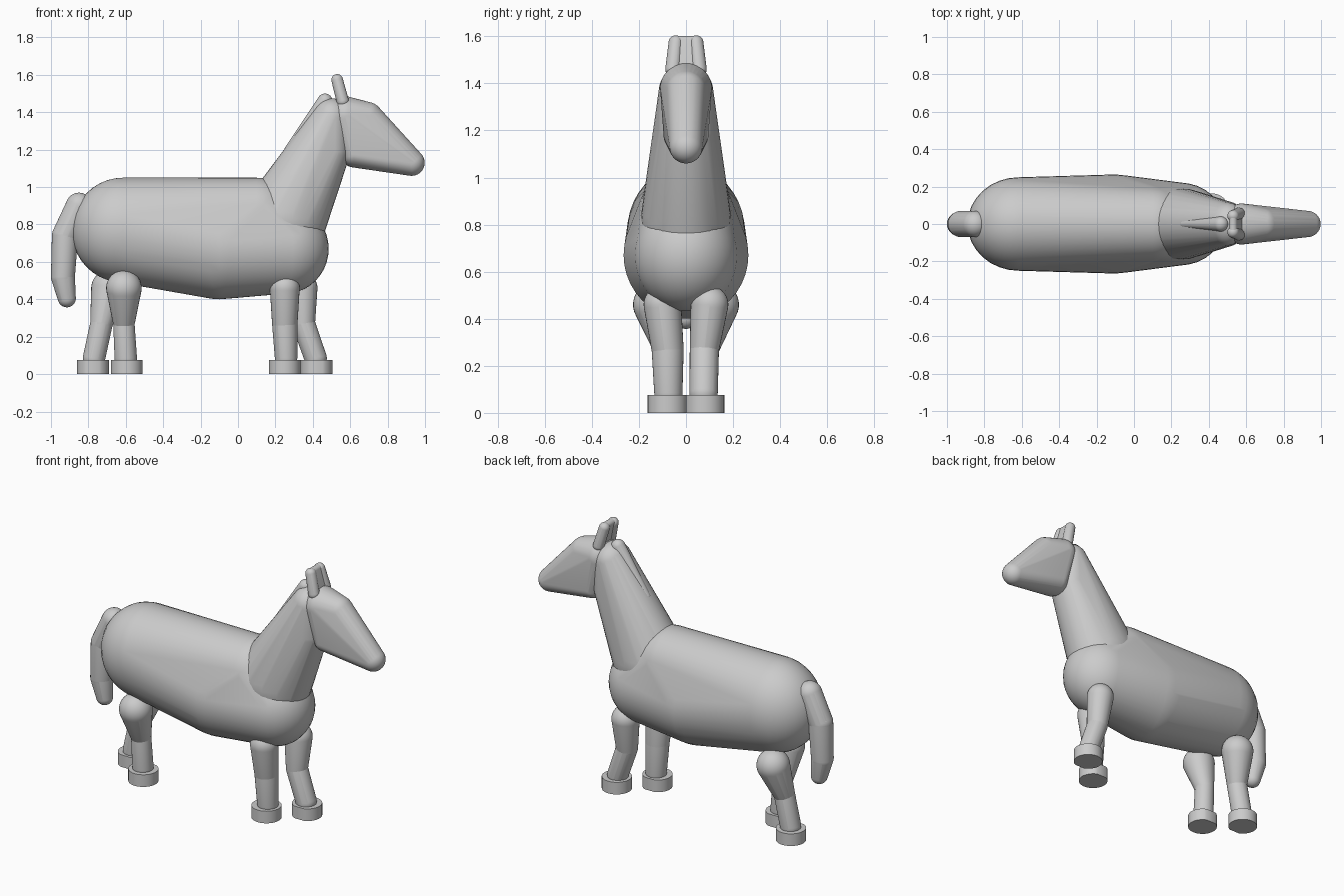
import bpy, bmesh, math
from mathutils import Matrix, Vector

cube = bpy.data.objects.get("Cube")
if cube:
    bpy.data.objects.remove(cube, do_unlink=True)

grey = bpy.data.materials.new("plain grey")
grey.use_nodes = True
grey.diffuse_color = (0.6, 0.6, 0.6, 1)
grey.node_tree.nodes["Principled BSDF"].inputs["Base Color"].default_value = (0.6, 0.6, 0.6, 1)


def finish(name, bm, clip=0):
    """Turn bm into a smooth object; clip keeps only the given y side."""
    if clip:
        geom = bm.verts[:] + bm.edges[:] + bm.faces[:]
        cut = bmesh.ops.bisect_plane(bm, geom=geom, plane_co=(0, 0, 0),
                                     plane_no=(0, clip, 0), clear_inner=True)
        rim = [e for e in cut["geom_cut"] if isinstance(e, bmesh.types.BMEdge)]
        if rim:
            bmesh.ops.holes_fill(bm, edges=[e for e in rim if e.is_boundary], sides=0)
    bmesh.ops.recalc_face_normals(bm, faces=bm.faces[:])
    mesh = bpy.data.meshes.new(name)
    bm.to_mesh(mesh)
    bm.free()
    mesh.materials.append(grey)
    obj = bpy.data.objects.new(name, mesh)
    bpy.context.collection.objects.link(obj)
    bpy.ops.object.select_all(action="DESELECT")
    obj.select_set(True)
    bpy.context.view_layer.objects.active = obj
    bpy.ops.object.shade_smooth_by_angle(angle=math.radians(35))
    return obj


def hull(name, balls, clip=0):
    """Wrap a convex skin round balls given as (centre, radius or radii)."""
    bm = bmesh.new()
    for centre, r in balls:
        radii = r if isinstance(r, tuple) else (r, r, r)
        bmesh.ops.create_uvsphere(bm, u_segments=32, v_segments=20, radius=1,
                                  matrix=Matrix.Translation(centre) @ Matrix.Diagonal((*radii, 1)))
    bmesh.ops.delete(bm, geom=bm.edges[:], context="EDGES_FACES")
    out = bmesh.ops.convex_hull(bm, input=bm.verts[:])
    spare = set(out["geom_interior"] + out["geom_unused"])
    bmesh.ops.delete(bm, geom=[v for v in spare if isinstance(v, bmesh.types.BMVert)],
                     context="VERTS")
    return finish(name, bm, clip)


def chain(name, balls, clip=0):
    """A limb made of one hull for each neighbouring pair of balls."""
    for i, pair in enumerate(zip(balls, balls[1:])):
        hull(f"{name}_{i + 1}", pair, clip)


# Trunk
hull("body", [((-0.615, 0, 0.77), (0.275, 0.25, 0.28)),
              ((-0.1, 0, 0.67), (0.27, 0.265, 0.27)),
              ((0.1, 0, 0.85), 0.2),
              ((0.25, 0, 0.67), (0.235, 0.22, 0.24))])

# Neck, mane and head
hull("neck", [((0.25, 0, 0.83), (0.225, 0.19, 0.225)),
              ((0.5, 0, 1.37), (0.1, 0.115, 0.105)),
              ((0.5, 0, 1.19), (0.1, 0.12, 0.1))])
hull("mane", [((0.465, 0, 1.46), 0.04), ((0.27, 0, 1.2), 0.022)])
hull("head", [((0.575, 0, 1.38), (0.09, 0.11, 0.105)),
              ((0.69, 0, 1.37), 0.085),
              ((0.62, 0, 1.175), (0.07, 0.095, 0.07)),
              ((0.928, 0, 1.13), 0.07)])

# Ears, joined by a thin web
hull("ear_web", [((x, s * y, z), 0.022) for s in (-1, 1)
                 for x, y, z in ((0.53, 0.045, 1.58), (0.56, 0.06, 1.46))])
for side, s in (("left", 1), ("right", -1)):
    hull(side + "_ear", [((0.53, s * 0.043, 1.573), 0.031), ((0.56, s * 0.055, 1.46), 0.033)])

# Tail
chain("tail", [((-0.85, 0, 0.9), 0.07), ((-0.925, 0, 0.74), 0.07),
               ((-0.936, 0, 0.52), 0.064), ((-0.915, 0, 0.405), 0.048)])

# Legs: hip, knee, ankle and hoof along x, with the limb radii
legs = {
    "right_front": (-1, (0.25, 0.25, 0.257, 0.25), (0.08, 0.068, 0.06), 0.1),
    "left_front": (1, (0.345, 0.35, 0.415, 0.42), (0.08, 0.062, 0.06), 0.1),
    "right_rear": (-1, (-0.61, -0.61, -0.6, -0.595), (0.095, 0.057, 0.06), 0.13),
    "left_rear": (1, (-0.69, -0.73, -0.77, -0.775), (0.095, 0.06, 0.06), 0.13),
}
for name, (s, xs, radii, hip_y) in legs.items():
    ys, zs = (hip_y, 0.078, 0.075), (0.46, 0.27, 0.085)
    chain(name + "_leg", [((x, s * y, z), r) for x, y, z, r in zip(xs, ys, zs, radii)], s)
    bm = bmesh.new()
    bmesh.ops.create_cone(bm, cap_ends=True, segments=32, radius1=0.085, radius2=0.085,
                          depth=0.075, matrix=Matrix.Translation((xs[3], s * 0.078, 0.0375)))
    finish(name + "_hoof", bm, s)
